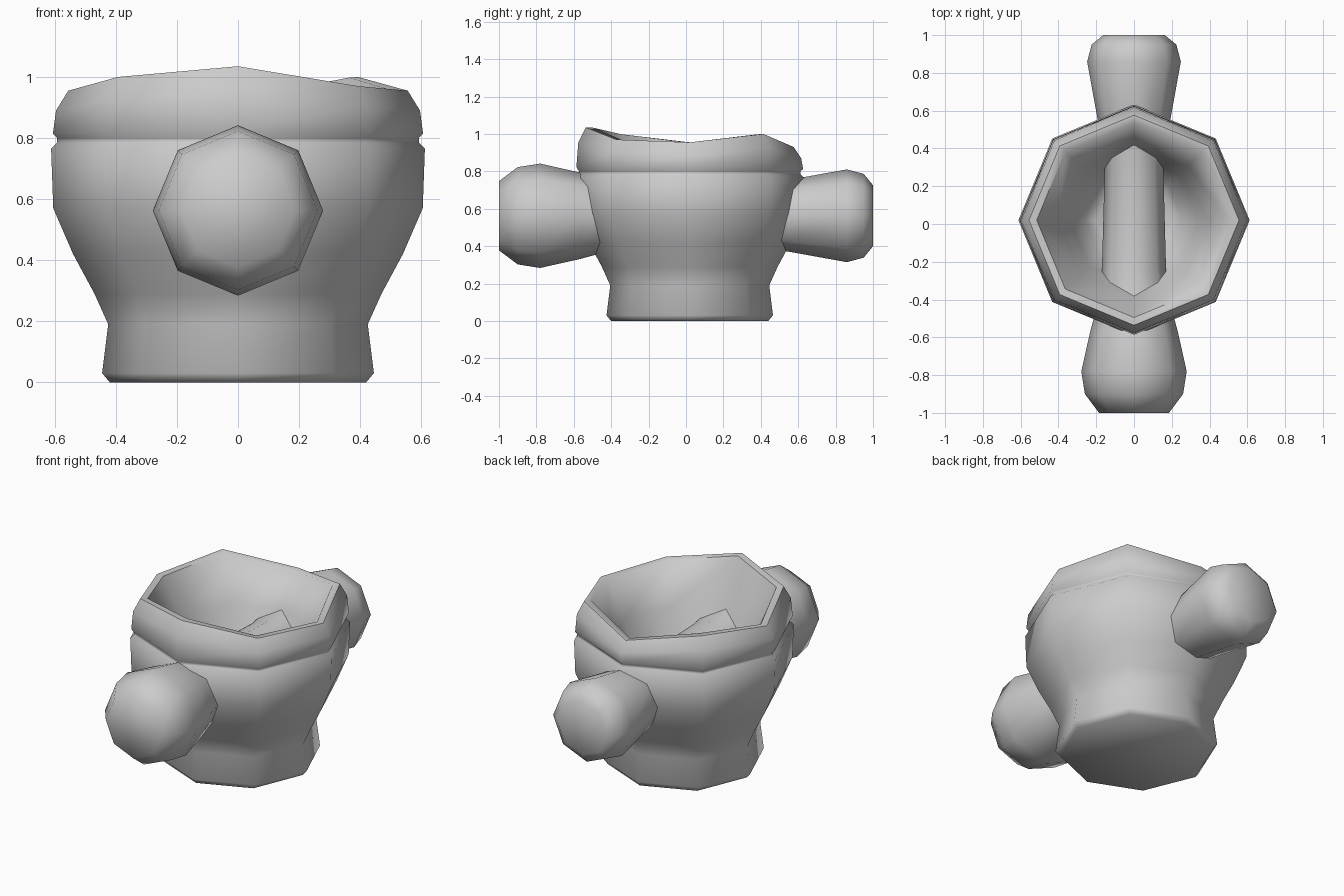
import bpy, bmesh
from math import sin, cos, pi, radians

if "Cube" in bpy.data.objects:
    bpy.data.objects.remove(bpy.data.objects["Cube"])

SIDES = 8


def loft(name, rings):
    """Skin a list of 8-point rings and cap both ends."""
    bm = bmesh.new()
    loops = [[bm.verts.new(p) for p in ring] for ring in rings]
    for a, b in zip(loops, loops[1:]):
        for i in range(SIDES):
            j = (i + 1) % SIDES
            bm.faces.new((a[i], a[j], b[j], b[i]))
    bm.faces.new(loops[0])
    bm.faces.new(loops[-1])
    bmesh.ops.recalc_face_normals(bm, faces=bm.faces)
    mesh = bpy.data.meshes.new(name)
    bm.to_mesh(mesh)
    bm.free()
    obj = bpy.data.objects.new(name, mesh)
    bpy.context.collection.objects.link(obj)
    bpy.ops.object.select_all(action='DESELECT')
    obj.select_set(True)
    bpy.context.view_layer.objects.active = obj
    bpy.ops.object.shade_smooth_by_angle(angle=radians(62))
    return obj


# Uneven rim: height offset at each corner, counter-clockwise from +x
wave = [0, 0.045, -0.025, 0.045, 0, 0.045, 0.08, 0.015]

# Cup profile: radius, height, share of the rim waviness
cup_profile = [
    (0.42, 0.0, 0), (0.445, 0.03, 0), (0.425, 0.19, 0), (0.47, 0.29, 0),
    (0.54, 0.42, 0), (0.605, 0.57, 0), (0.612, 0.765, 0), (0.592, 0.785, 0),
    (0.592, 0.80, 0), (0.606, 0.815, 0.1), (0.596, 0.89, 0.8),
    (0.556, 0.955, 1), (0.515, 0.953, 1),
    # inner bowl
    (0.40, 0.74, 0.1), (0.34, 0.56, 0), (0.26, 0.40, 0), (0.20, 0.36, 0),
]
cup = loft("cup", [
    [(r * cos(k * pi / 4), 0.02 + r * sin(k * pi / 4), z + s * wave[k])
     for k in range(SIDES)]
    for r, z, s in cup_profile])

# Axle through the cup with a knob at each end: y position, radius
axle_profile = [
    (-1.0, 0.185), (-0.9, 0.26), (-0.78, 0.279), (-0.57, 0.232),
    (-0.47, 0.205), (-0.25, 0.17), (0.30, 0.155), (0.55, 0.192),
    (0.86, 0.248), (0.95, 0.224), (1.0, 0.163),
]
axle = loft("axle_with_knobs", [
    [(r * cos(k * pi / 4), y, 0.5625 + r * sin(k * pi / 4))
     for k in range(SIDES)]
    for y, r in axle_profile])
